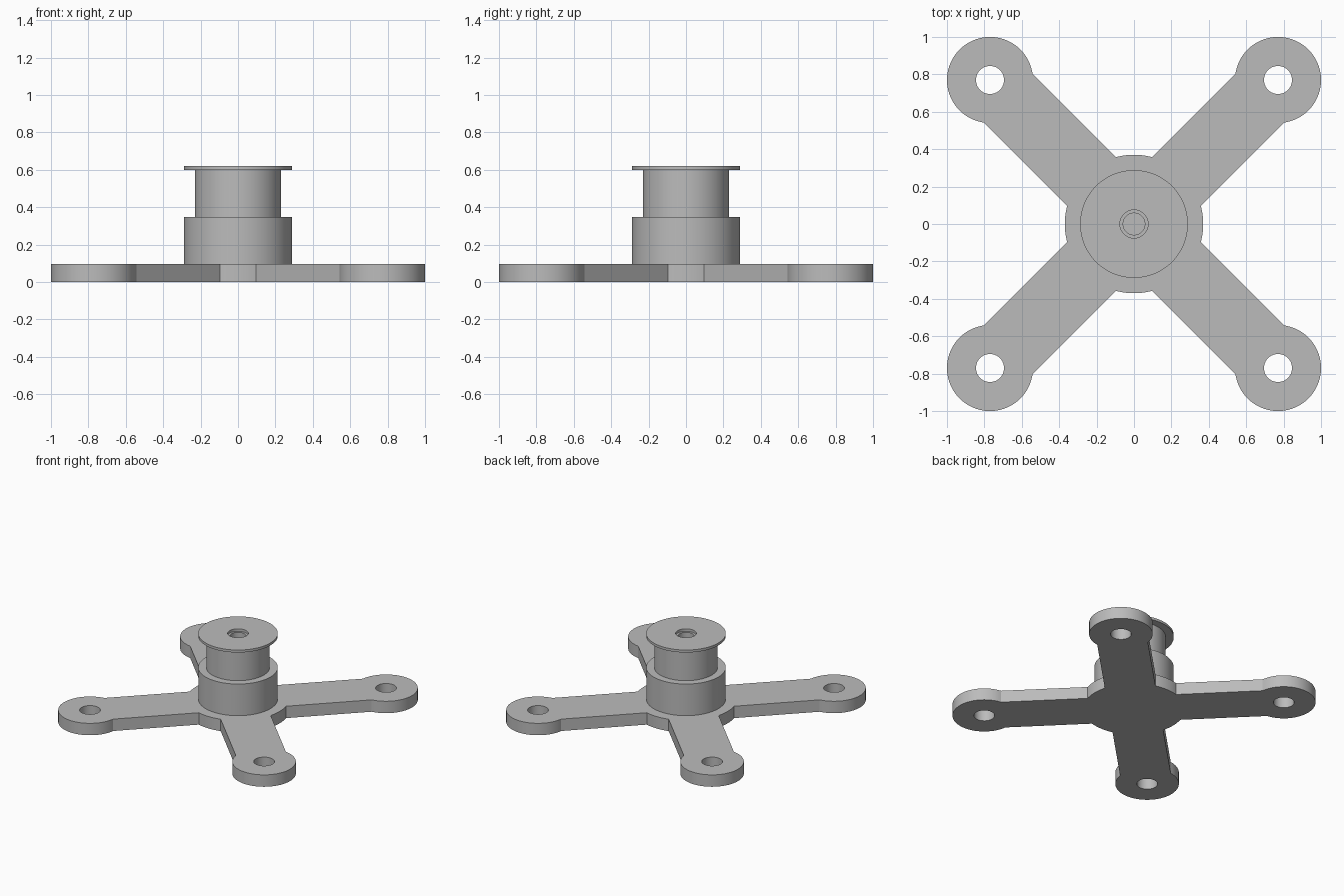
import bpy, bmesh
from math import sin, cos, pi, asin, sqrt, radians

cube = bpy.data.objects.get("Cube")
if cube:
    bpy.data.objects.remove(cube, do_unlink=True)

PLATE = 0.095        # plate thickness
ARM = 0.184          # half width of an arm
HUB = 0.37           # hub disc radius
EYE = 0.23           # eyelet radius
HOLE = 0.075         # bolt hole radius
REACH = 0.77 * sqrt(2)

grey = bpy.data.materials.new("plain_grey")
grey.use_nodes = True
colour = (0.5, 0.5, 0.5, 1)
grey.diffuse_color = colour
grey.node_tree.nodes["Principled BSDF"].inputs["Base Color"].default_value = colour


def arc(cx, cy, radius, start, end, steps):
    """Points along an arc, both ends included."""
    angles = [start + (end - start) * i / steps for i in range(steps + 1)]
    return [(cx + radius * cos(a), cy + radius * sin(a)) for a in angles]


def finish(obj):
    obj.data.materials.clear()
    obj.data.materials.append(grey)
    bpy.ops.object.select_all(action='DESELECT')
    obj.select_set(True)
    bpy.context.view_layer.objects.active = obj
    bpy.ops.object.shade_smooth_by_angle(angle=radians(30))


def add_spline(curve, points):
    spline = curve.splines.new('POLY')
    spline.points.add(len(points) - 1)
    for p, (x, y) in zip(spline.points, points):
        p.co = (x, y, 0, 1)
    spline.use_cyclic_u = True


# Four-armed plate: one outline with four round holes, extruded
curve = bpy.data.curves.new("base_plate_outline", 'CURVE')
curve.dimensions = '2D'
curve.fill_mode = 'BOTH'
curve.extrude = PLATE / 2
eye_half = pi - asin(ARM / EYE)
hub_half = asin(ARM / HUB)
outline = []
for k in range(4):
    turn = pi / 4 + k * pi / 2
    cx, cy = REACH * cos(turn), REACH * sin(turn)
    outline += arc(cx, cy, EYE, turn - eye_half, turn + eye_half, 64)
    outline += arc(0, 0, HUB, turn + hub_half, turn + pi / 2 - hub_half, 12)
    add_spline(curve, arc(cx, cy, HOLE, 0, 2 * pi, 48)[:-1])
add_spline(curve, outline)
source = bpy.data.objects.new("base_plate_outline", curve)
bpy.context.collection.objects.link(source)
bpy.context.view_layer.update()
mesh = bpy.data.meshes.new_from_object(
    source.evaluated_get(bpy.context.evaluated_depsgraph_get()))
mesh.name = "base_plate"
bpy.data.objects.remove(source, do_unlink=True)
bm = bmesh.new()
bm.from_mesh(mesh)
bmesh.ops.remove_doubles(bm, verts=bm.verts, dist=1e-5)
bmesh.ops.translate(bm, verts=bm.verts, vec=(0, 0, PLATE / 2))
bmesh.ops.recalc_face_normals(bm, faces=bm.faces)
bm.to_mesh(mesh)
bm.free()
plate = bpy.data.objects.new("base_plate", mesh)
bpy.context.collection.objects.link(plate)
finish(plate)

# Stepped post with a flanged top and a blind bore, turned from a profile
profile = [(0.288, PLATE), (0.288, 0.348), (0.23, 0.348), (0.23, 0.6),
           (0.288, 0.6), (0.288, 0.62), (HOLE, 0.62), (HOLE, 0.6),
           (0.058, 0.6), (0.058, 0.35), (0, 0.35)]
bm = bmesh.new()
verts = [bm.verts.new((r, 0, z)) for r, z in profile]
edges = [bm.edges.new(pair) for pair in zip(verts, verts[1:])]
bmesh.ops.spin(bm, geom=verts + edges, axis=(0, 0, 1), cent=(0, 0, 0),
               angle=2 * pi, steps=96, use_merge=True)
bmesh.ops.remove_doubles(bm, verts=bm.verts, dist=1e-5)
bmesh.ops.recalc_face_normals(bm, faces=bm.faces)
# Make sure the outer wall faces outward
wall = max(bm.faces, key=lambda f: f.calc_center_median().xy.length)
if wall.normal.dot(wall.calc_center_median()) < 0:
    bmesh.ops.reverse_faces(bm, faces=bm.faces)
mesh = bpy.data.meshes.new("center_post")
bm.to_mesh(mesh)
bm.free()
post = bpy.data.objects.new("center_post", mesh)
bpy.context.collection.objects.link(post)
finish(post)
